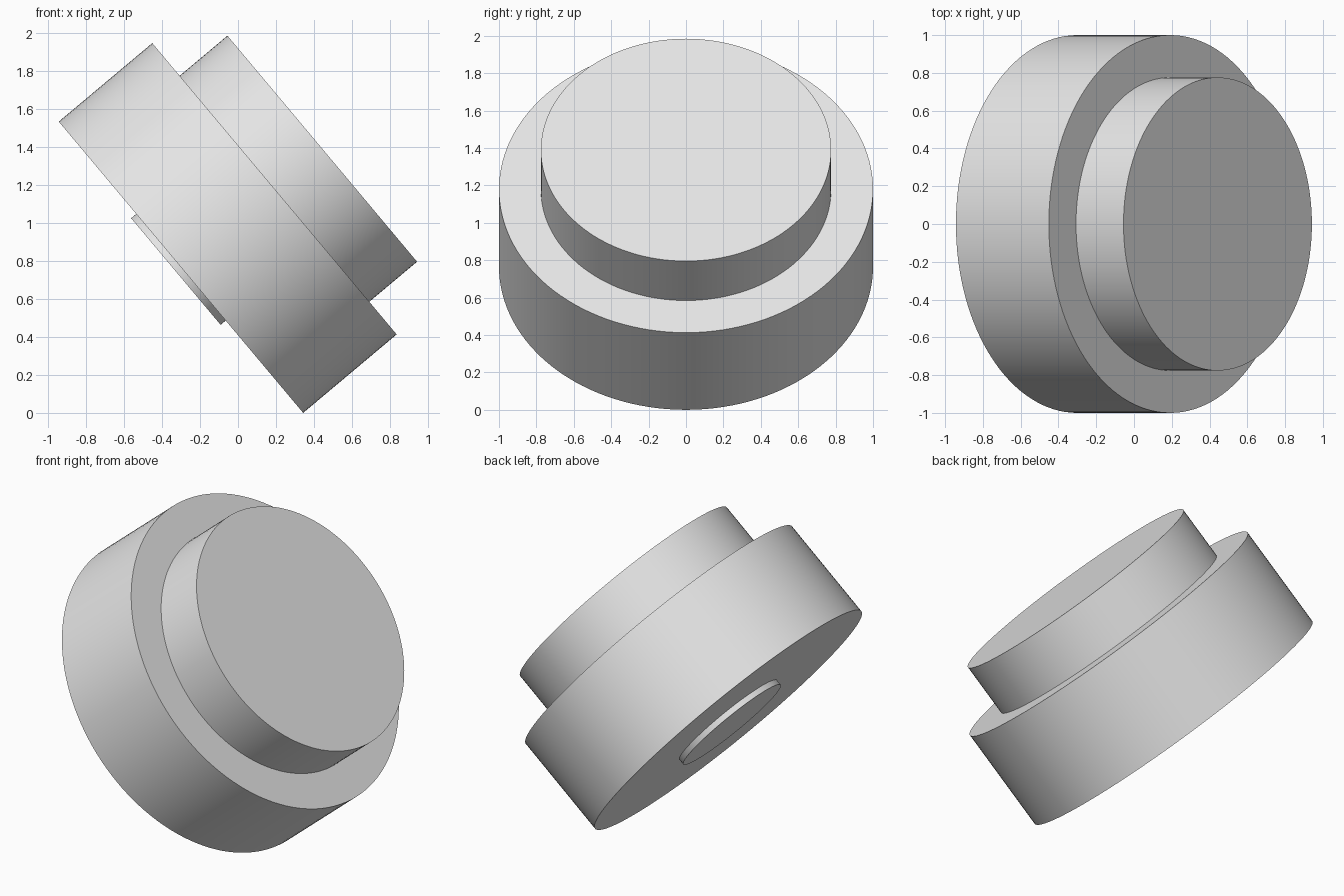
import bpy
import math
from mathutils import Matrix, Vector

if "Cube" in bpy.data.objects:
    bpy.data.objects.remove(bpy.data.objects["Cube"], do_unlink=True)

# One plain grey for every part
grey = bpy.data.materials.new("light_grey")
grey.use_nodes = True
grey.diffuse_color = (0.8, 0.8, 0.8, 1)
grey.node_tree.nodes["Principled BSDF"].inputs["Base Color"].default_value = (0.8, 0.8, 0.8, 1)

# Shared tilted axis, starting at the centre of the main disc's lower face
TILT = math.radians(50)
frame = Matrix.Translation((-0.30, 0, math.sin(TILT))) @ Matrix.Rotation(TILT, 4, "Y")


def disc(name, radius, start, end):
    """Cylinder along the tilted axis between two distances."""
    bpy.ops.mesh.primitive_cylinder_add(vertices=128, radius=radius, depth=end - start)
    obj = bpy.context.object
    obj.name = name
    obj.matrix_world = frame @ Matrix.Translation(Vector((0, 0, (start + end) / 2)))
    obj.data.materials.append(grey)
    bpy.ops.object.shade_smooth_by_angle(angle=math.radians(30))
    return obj


disc("main_disc", 1.0, 0, 0.642)
disc("upper_disc", 0.776, 0.642, 0.97)
disc("base_boss", 0.366, -0.035, 0)
